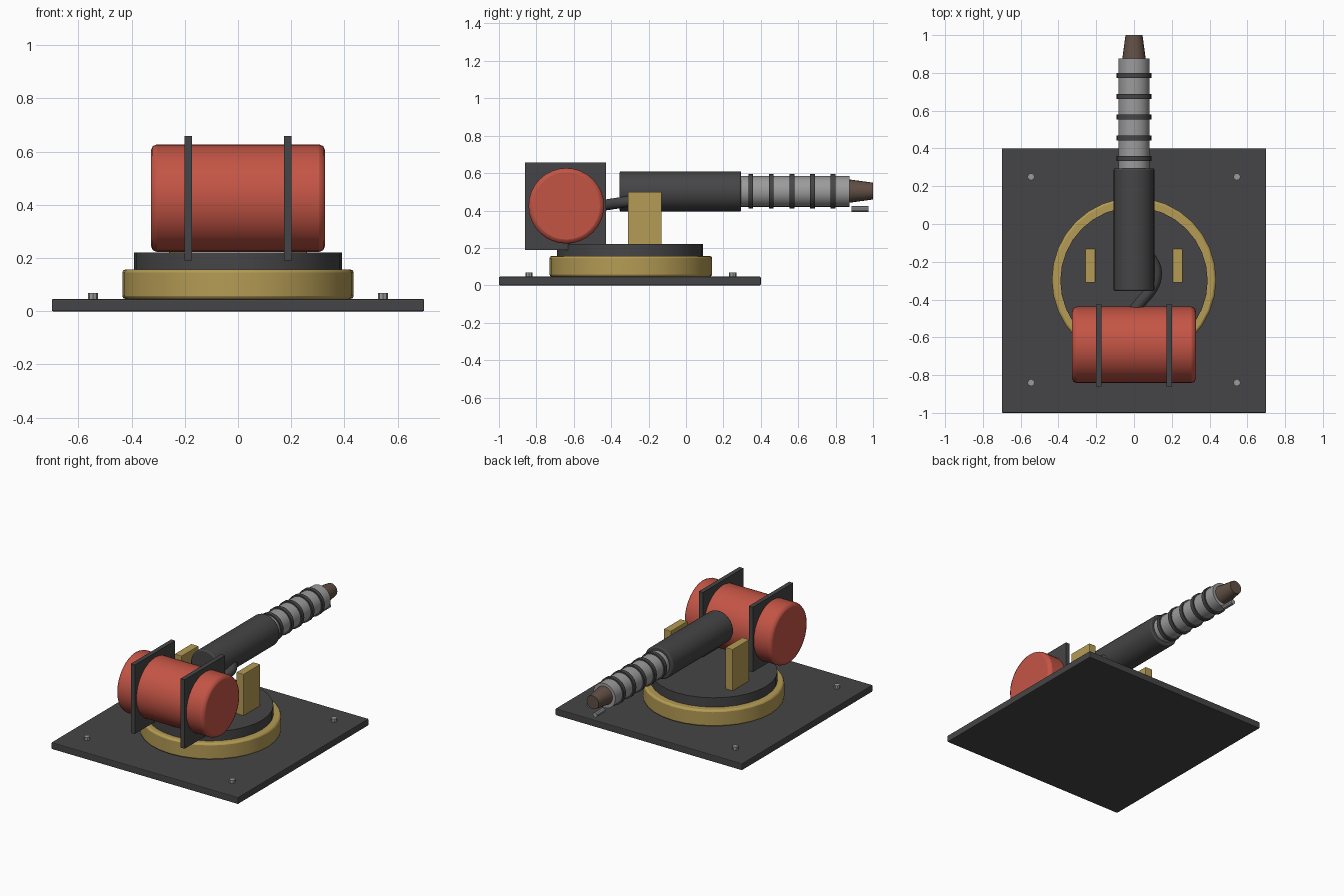
import bpy
from math import pi, radians

if "Cube" in bpy.data.objects:
    bpy.data.objects.remove(bpy.data.objects["Cube"])


def mat(name, rgb):
    m = bpy.data.materials.new(name)
    m.diffuse_color = (*rgb, 1)
    m.use_nodes = True
    m.node_tree.nodes["Principled BSDF"].inputs["Base Color"].default_value = m.diffuse_color
    return m


DARK = mat("dark_steel", (0.06, 0.06, 0.063))
GOLD = mat("brass", (0.46, 0.33, 0.09))
RED = mat("tank_red", (0.55, 0.09, 0.06))
STEEL = mat("steel", (0.33, 0.33, 0.33))
BROWN = mat("scorched_metal", (0.12, 0.08, 0.06))
ROT = {"x": (0, pi / 2, 0), "y": (-pi / 2, 0, 0), "z": (0, 0, 0)}


def finish(o, name, m, bevel, segments=2):
    o.name = name
    o.data.materials.append(m)
    if bevel:
        b = o.modifiers.new("bevel", "BEVEL")
        b.width, b.segments = bevel, segments
        b.limit_method = "ANGLE"
        b.angle_limit = radians(40)
    return o


def box(name, x, y, z, m, bevel=0.0):
    bpy.ops.mesh.primitive_cube_add(size=1)
    o = bpy.context.object
    o.location = [(a + b) / 2 for a, b in (x, y, z)]
    o.scale = [b - a for a, b in (x, y, z)]
    bpy.ops.object.transform_apply(location=False, rotation=False, scale=True)
    return finish(o, name, m, bevel)


def rod(name, axis, start, end, at, r, m, r2=None, bevel=0.0, sides=32):
    """Cylinder or cone along an axis; 'at' holds the other two coordinates."""
    loc = list(at)
    loc.insert("xyz".index(axis), (start + end) / 2)
    bpy.ops.mesh.primitive_cone_add(vertices=sides, radius1=r, radius2=r if r2 is None else r2,
                                    depth=end - start, location=loc, rotation=ROT[axis])
    bpy.ops.object.shade_smooth_by_angle(angle=radians(35))
    return finish(bpy.context.object, name, m, bevel)


# Base plate with corner bolts
box("base_plate", (-0.7, 0.7), (-1.0, 0.4), (0, 0.046), DARK, 0.005)
for x in (-0.545, 0.545):
    for y in (-0.84, 0.25):
        rod("base_bolt", "z", 0.04, 0.068, (x, y), 0.019, STEEL, sides=8)

# Swivel ring and turntable
rod("swivel_ring", "z", 0.046, 0.157, (0, -0.295), 0.435, GOLD, bevel=0.012)
rod("turntable", "z", 0.15, 0.22, (0, -0.3), 0.39, DARK)

# Trunnion uprights and tank cradle plates, mirrored left and right
for s in (-1, 1):
    cx = 0.232 * s
    box("upright", (cx - 0.027, cx + 0.027), (-0.31, -0.13), (0.215, 0.5), GOLD, 0.004)
    cx = 0.187 * s
    box("tank_cradle", (cx - 0.015, cx + 0.015), (-0.86, -0.427), (0.19, 0.658), DARK)

# Fuel tank
rod("fuel_tank", "x", -0.327, 0.327, (-0.64, 0.425), 0.202, RED, bevel=0.022)

# Barrel assembly
rod("receiver", "y", -0.355, 0.295, (0, 0.502), 0.108, DARK, bevel=0.008)
rod("barrel", "y", 0.28, 0.875, (0, 0.502), 0.083, STEEL, sides=24)
for i in range(5):
    y = 0.346 + 0.11 * i
    rod("barrel_band", "y", y - 0.013, y + 0.013, (0, 0.502), 0.092, DARK, sides=24)
rod("nozzle", "y", 0.86, 1.0, (0, 0.504), 0.064, BROWN, r2=0.045, sides=20)

# Pilot igniter under the nozzle
rod("pilot_igniter", "y", 0.885, 0.975, (0, 0.409), 0.016, STEEL, sides=10)

# Fuel hose bowing out to the right
c = bpy.data.curves.new("fuel_hose", "CURVE")
c.dimensions = "3D"
c.bevel_depth = 0.03
c.bevel_resolution = 3
c.resolution_u = 10
c.use_fill_caps = True
sp = c.splines.new("BEZIER")
pts = [(0.0, -0.46, 0.425), (0.118, -0.27, 0.455), (0.05, -0.12, 0.48)]
sp.bezier_points.add(len(pts) - 1)
for p, co in zip(sp.bezier_points, pts):
    p.co = co
    p.handle_left_type = p.handle_right_type = "AUTO"
hose = bpy.data.objects.new("fuel_hose", c)
bpy.context.collection.objects.link(hose)
c.materials.append(DARK)
